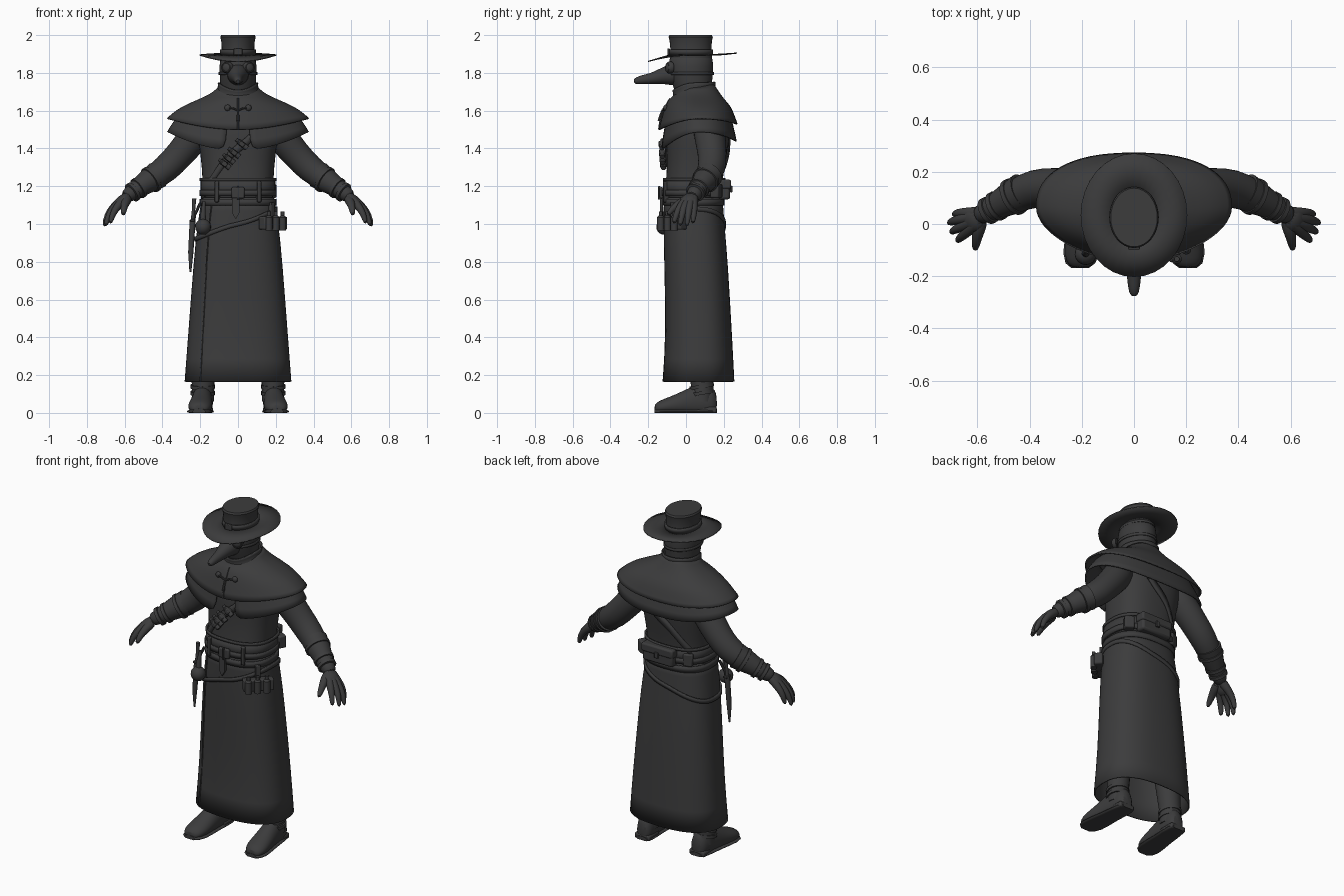
import bpy, bmesh
from math import sin, cos, pi, radians, copysign
from mathutils import Vector, Matrix

if "Cube" in bpy.data.objects:
    bpy.data.objects.remove(bpy.data.objects["Cube"])

charcoal = bpy.data.materials.new("charcoal cloth")
charcoal.use_nodes = True
COLOUR = (0.045, 0.045, 0.046, 1)
charcoal.diffuse_color = COLOUR
charcoal.node_tree.nodes["Principled BSDF"].inputs["Base Color"].default_value = COLOUR
charcoal.node_tree.nodes["Principled BSDF"].inputs["Roughness"].default_value = 0.9
N = 32
COAT_POWER = .8


def finish(name, bm, mirror=False, sub=0, thick=0, bevel=0, angle=40):
    bmesh.ops.recalc_face_normals(bm, faces=bm.faces)
    mesh = bpy.data.meshes.new(name)
    bm.to_mesh(mesh)
    bm.free()
    mesh.materials.append(charcoal)
    ob = bpy.data.objects.new(name, mesh)
    bpy.context.collection.objects.link(ob)
    bpy.ops.object.select_all(action='DESELECT')
    bpy.context.view_layer.objects.active = ob
    ob.select_set(True)
    bpy.ops.object.shade_smooth_by_angle(angle=radians(angle))
    if mirror:
        ob.modifiers.new("Mirror", 'MIRROR').use_mirror_merge = False
    if bevel:
        m = ob.modifiers.new("Bevel", 'BEVEL')
        m.width, m.segments = bevel, 2
    if sub:
        m = ob.modifiers.new("Smooth", 'SUBSURF')
        m.levels = m.render_levels = sub
    if thick:
        m = ob.modifiers.new("Thickness", 'SOLIDIFY')
        m.thickness, m.offset = thick, 0


def skin(name, rings, caps=True, skip=(), **kw):
    """Join closed rings of points into one surface."""
    bm = bmesh.new()
    vs = [[bm.verts.new(p) for p in r] for r in rings]
    for a, b in zip(vs, vs[1:]):
        for j in range(len(a)):
            k = (j + 1) % len(a)
            if j not in skip:
                bm.faces.new((a[j], a[k], b[k], b[j]))
    if caps:
        bm.faces.new(vs[0])
        bm.faces.new(vs[-1])
    finish(name, bm, **kw)


def power(v, p):
    return copysign(abs(v) ** p, v)


def oval(z, cy, rx, ry, front=0, back=0, pf=1, pb=1):
    """Rounded ring; its front and back can drop and be squarer or slimmer."""
    ring = []
    for i in range(N):
        a = 2 * pi * i / N
        drop, p = (front, pf) if sin(a) < 0 else (back, pb)
        ring.append(Vector((rx * power(cos(a), p), cy + ry * power(sin(a), p), z - drop * sin(a) ** 2)))
    return ring


def tube(name, pts, radii, n=12, **kw):
    pts = [Vector(p) for p in pts]
    rings, prev = [], None
    for i, p in enumerate(pts):
        t = (pts[min(i + 1, len(pts) - 1)] - pts[max(i - 1, 0)]).normalized()
        q = prev.rotation_difference(t) @ q if prev else t.to_track_quat('Z', 'Y')
        r = radii[i] if isinstance(radii, (list, tuple)) else radii
        rings.append([p + q @ Vector((r * cos(2 * pi * k / n), r * sin(2 * pi * k / n), 0)) for k in range(n)])
        prev = t
    skin(name, rings, **kw)


def placed(loc, size, turn, lean):
    m = Matrix.Translation(loc) @ Matrix.Rotation(turn, 4, 'Z') @ Matrix.Rotation(lean, 4, 'Y')
    return m @ Matrix.Diagonal((*size, 1))


def box(name, loc, size, turn=0, lean=0, bevel=0.008, **kw):
    bm = bmesh.new()
    bmesh.ops.create_cube(bm, size=1, matrix=placed(loc, size, turn, lean))
    finish(name, bm, bevel=bevel, **kw)


def ball(name, loc, size, turn=0, lean=0, **kw):
    bm = bmesh.new()
    bmesh.ops.create_uvsphere(bm, u_segments=16, v_segments=10, radius=1, matrix=placed(loc, size, turn, lean))
    finish(name, bm, **kw)


# Coat: height, centre y, half width, half depth
TORSO = [(1.68, .05, .1, .09), (1.6, .06, .2, .14), (1.5, .065, .222, .17), (1.4, .06, .203, .162),
         (1.3, .052, .192, .152), (1.2, .04, .187, .15), (1.08, .039, .194, .153)]
SKIRT = [(1.14, .038, .188, .152), (1.0, .042, .212, .158), (.8, .053, .232, .165), (.4, .069, .262, .172), (.165, .066, .28, .187)]
for name, rows, closed in (("coat_torso", TORSO, True), ("coat_skirt", SKIRT, False)):
    skin(name, [oval(*r, pf=COAT_POWER, pb=COAT_POWER) for r in rows], caps=closed, sub=1, thick=0 if closed else .008)


def on_coat(z, a, off=0):
    rows = TORSO[:-1] + SKIRT
    for hi, lo in zip(rows, rows[1:]):
        if z >= lo[0]:
            break
    t = (z - lo[0]) / (hi[0] - lo[0])
    cy, rx, ry = (l + (h - l) * t for l, h in zip(lo[1:], hi[1:]))
    return Vector(((rx + off) * power(cos(a), COAT_POWER), cy + (ry + off) * power(sin(a), COAT_POWER), z))


def belt(name, height, half, off, tilt=0):
    rings = []
    for s in (-1, 1):
        ring = [on_coat(height + tilt * cos(2 * pi * i / 48), 2 * pi * i / 48, off) for i in range(48)]
        rings.append([p + Vector((0, 0, s * half)) for p in ring])
    skin(name, rings, caps=False, thick=.01)


belt("wide_waist_belt", 1.195, .045, .006)
belt("upper_belt_edge", 1.236, .008, .01)
belt("middle_belt", 1.165, .016, .012)
belt("lower_belt", 1.115, .018, .006)
belt("slung_hip_belt", 1.0, .012, .006, .08)
belt("chest_strap", 1.40, .026, .004, .25)
tube("coat_front_seam", [on_coat(z, -2.27, .005) for z in (1.1, 1, .9, .8, .6, .4, .17)], .004, n=6)

# Belt buckle and hanging strap end
box("belt_buckle", (0, -.13, 1.165), (.07, .02, .06))
box("belt_buckle_pin", (0, -.142, 1.165), (.012, .012, .07), bevel=.003)
skin("hanging_strap", [[Vector((x - .012, y, z)) for x, z in ((-.02, 1.17), (.02, 1.17), (.02, 1.06), (0, 1.025), (-.02, 1.06))]
                       for y in (-.138, -.122)])
for x in (-.11, .11):
    box("belt_loop", (x, -.105, 1.17), (.022, .03, .11), turn=x * 3, bevel=.005)

# Capes, layered over the shoulders
skin("upper_cape", [oval(*r, pf=1.12, pb=.85) for r in (
    (1.725, .045, .1, .1, .03, -.015), (1.69, .05, .135, .12, .02, -.01), (1.66, .055, .2, .143), (1.62, .065, .295, .172),
    (1.587, .066, .343, .19, .02, .02), (1.558, .064, .375, .207, .06, .03))], caps=False, sub=1, thick=.008)
skin("lower_cape", [oval(*r, pf=1.06, pb=.85) for r in (
    (1.6, .065, .29, .16), (1.54, .066, .343, .182, .04, .02), (1.487, .066, .374, .2, .1, .05))],
    caps=False, skip=(23, 24), sub=1, thick=.008)
tube("cape_seam", [(0, -.085, 1.665), (0, -.115, 1.61), (0, -.136, 1.55), (0, -.144, 1.5)], .005, n=6)
ball("cape_clasp", (.055, -.108, 1.615), (.017, .012, .017), mirror=True)
tube("clasp_cord", [(.055, -.113, 1.615), (.025, -.119, 1.612), (0, -.122, 1.6)], .005, n=8, mirror=True)
tube("clasp_tassel", [(0, -.124, 1.605), (0, -.136, 1.57), (0, -.142, 1.545)], (.005, .007, .009), n=8)
skin("collar", [oval(*r) for r in ((1.69, .045, .115, .112, .03), (1.72, .043, .102, .106, .03), (1.748, .042, .104, .112, .04, -.005))],
     caps=False, sub=1, thick=.008)

# Hooded, masked head
skin("masked_head", [oval(*r) for r in ((1.66, .04, .09, .09), (1.72, .036, .093, .1), (1.77, .028, .096, .112),
                                        (1.83, .025, .1, .121), (1.92, .028, .093, .114))], sub=1)
tube("beak", [(0, -.04, 1.792), (0, -.09, 1.79), (0, -.13, 1.782), (0, -.18, 1.77), (0, -.225, 1.765), (0, -.262, 1.758), (0, -.276, 1.752)],
     (.066, .055, .042, .03, .025, .02, .01), n=16, sub=1)
eye, out = Vector((.052, -.076, 1.828)), Vector((.42, -.9, .02))
tube("goggle_ring", [eye, eye + out * .018, eye + out * .026], (.031, .031, .025), n=20, mirror=True)
ball("goggle_lens", eye + out * .022, (.023, .01, .023), turn=.44, mirror=True)
skin("mask_strap", [oval(z, .025, .1, .122) for z in (1.79, 1.805)], caps=False, thick=.005)

# Wide-brimmed hat
skin("hat_crown", [oval(*r) for r in ((1.88, .026, .089, .112), (1.93, .026, .086, .109), (1.97, .025, .089, .112),
                                      (1.99, .025, .094, .117), (2.0, .025, .089, .112), (2.0, .025, .07, .09))])
skin("hat_brim", [oval(*r) for r in ((1.896, .026, .084, .107), (1.893, .031, .14, .17, .014, -.004),
                                     (1.895, .034, .204, .236, .035, -.01))], caps=False, thick=.006)
skin("hat_band", [oval(z, .026, .091, .114) for z in (1.897, 1.925)], caps=False, thick=.008)
box("hat_buckle", (0, -.092, 1.912), (.045, .012, .036), bevel=.004)

# Sleeves, bracers and wrist straps
ARM = [(.17, .11, 1.54), (.24, .13, 1.45), (.31, .14, 1.365), (.38, .138, 1.292), (.45, .11, 1.242), (.52, .072, 1.195),
       (.575, .042, 1.157), (.6, .03, 1.14)]
tube("sleeve", ARM, (.085, .085, .077, .076, .066, .052, .04, .036), n=16, sub=1, mirror=True)
tube("bracer", [(.425, .124, 1.26), (.475, .097, 1.227), (.55, .056, 1.175)], (.073, .064, .046), n=20, mirror=True)
WRIST = Vector((.575, .042, 1.157))
for back, radius in ((.115, .073), (.05, .058), (.018, .053)):
    d = Vector((.125, -.068, -.085))
    p = WRIST - d * back * 8
    tube("wrist_strap", [p - d * .07, p - d * .055, p + d * .055, p + d * .07], (radius - .01, radius, radius, radius - .01), n=20, mirror=True)

# Gloved hands
ball("palm", (.615, .012, 1.122), (.05, .046, .027), turn=-.4, lean=.75, mirror=True)
FINGERS = [((.645, .042, 1.1), (.678, .042, 1.055), (.69, .035, 1.0)), ((.655, .018, 1.098), (.694, .012, 1.05), (.71, .003, .983)),
           ((.65, -.008, 1.098), (.688, -.022, 1.048), (.7, -.032, .986)), ((.638, -.03, 1.098), (.665, -.052, 1.05), (.677, -.066, 1.0))]
for f in FINGERS:
    tube("finger", [(.57, .038, 1.16), *f], (.034, .022, .017, .012), n=10, sub=1, mirror=True)
tube("thumb", [(.58, .025, 1.14), (.598, -.035, 1.11), (.605, -.072, 1.08), (.608, -.1, 1.045)], (.03, .024, .018, .012), n=10, sub=1, mirror=True)

# Legs and boots
tube("leg", [(.185, .085, .06), (.185, .085, .16), (.17, .075, .4), (.12, .06, .8)], (.058, .06, .075, .085), n=20, mirror=True)
BOOT = [(.165, .032, .1), (.14, .05, .145), (.08, .055, .16), (.02, .057, .135), (-.05, .063, .1),
        (-.11, .065, .077), (-.15, .053, .06), (-.168, .03, .042)]


def foot_ring(y, w, h, base=0):
    return [Vector((.193 - y * .08 + w * cos(a), y, max(base, base + h * (.35 + .65 * sin(a)))))
            for a in (2 * pi * k / 20 for k in range(20))]


skin("boot", [foot_ring(y, w, h - .01, .01) for y, w, h in BOOT], sub=1, mirror=True)
skin("boot_sole", [foot_ring(y, w + .004, .022) for y, w, h in BOOT], mirror=True)
box("boot_heel", (.183, .112, .016), (.1, .1, .032), mirror=True)
for z in (.105, .14):
    tube("boot_strap", [(.187, .085, z - .009), (.187, .082, z + .009)], .065, n=20, mirror=True)

# Vials across the chest strap
for i in range(4):
    a = -pi / 2 - .1 + (i - 1.5) * .1
    p = on_coat(1.40 + .25 * power(cos(a), COAT_POWER), a, .024)
    d = Vector((-.028, 0, .022))
    tube("chest_vial", [p - d, p + d * .6, p + d * .75, p + d * 1.1], (.014, .014, .009, .009), n=12)
    box("vial_holder", p, (.03, .036, .024), lean=.66, bevel=.004)

# Left hip case with small bottles
box("bottle_case", (.185, -.072, 1.005), (.17, .05, .07), turn=pi / 4)
box("bottle_case_strap", (.175, -.062, 1.07), (.03, .03, .09), turn=pi / 4, bevel=.004)
for s in (-1, 0, 1):
    x, y = .2 + s * .036, -.098 + s * .036
    tube("hip_bottle", [(x, y, .965), (x, y, 1.035), (x, y, 1.045), (x, y, 1.065)], (.019, .019, .01, .01), n=12)

# Right hip flask and sheathed knife
ball("round_flask", (-.185, -.115, .985), (.042, .042, .042))
tube("flask_neck", [(-.185, -.112, 1.01), (-.185, -.11, 1.05), (-.18, -.1, 1.12)], (.016, .014, .008), n=12)
tube("knife_sheath", [(-.24, -.05, 1.02), (-.25, -.055, .85), (-.252, -.055, .745)], (.016, .014, .005), n=10)
tube("knife_handle", [(-.24, -.05, 1.02), (-.235, -.05, 1.08), (-.232, -.05, 1.135)], (.011, .009, .012), n=10)
box("knife_guard", (-.24, -.05, 1.02), (.025, .045, .012), bevel=.003)
tube("knife_hanger", [(-.2, -.035, 1.11), (-.228, -.045, 1.05), (-.24, -.05, .98)], .008, n=8)

# Back pouches
box("back_pouch", (.03, .203, 1.18), (.2, .06, .1), bevel=.012)
box("back_pouch_flap", (.03, .207, 1.21), (.21, .065, .05), bevel=.01)
box("back_pouch_clasp", (.03, .239, 1.185), (.025, .012, .035), bevel=.003)
for x in (-.13, .17):
    box("small_back_pouch", (x, .16, 1.175), (.055, .05, .075), turn=-x * 3)
